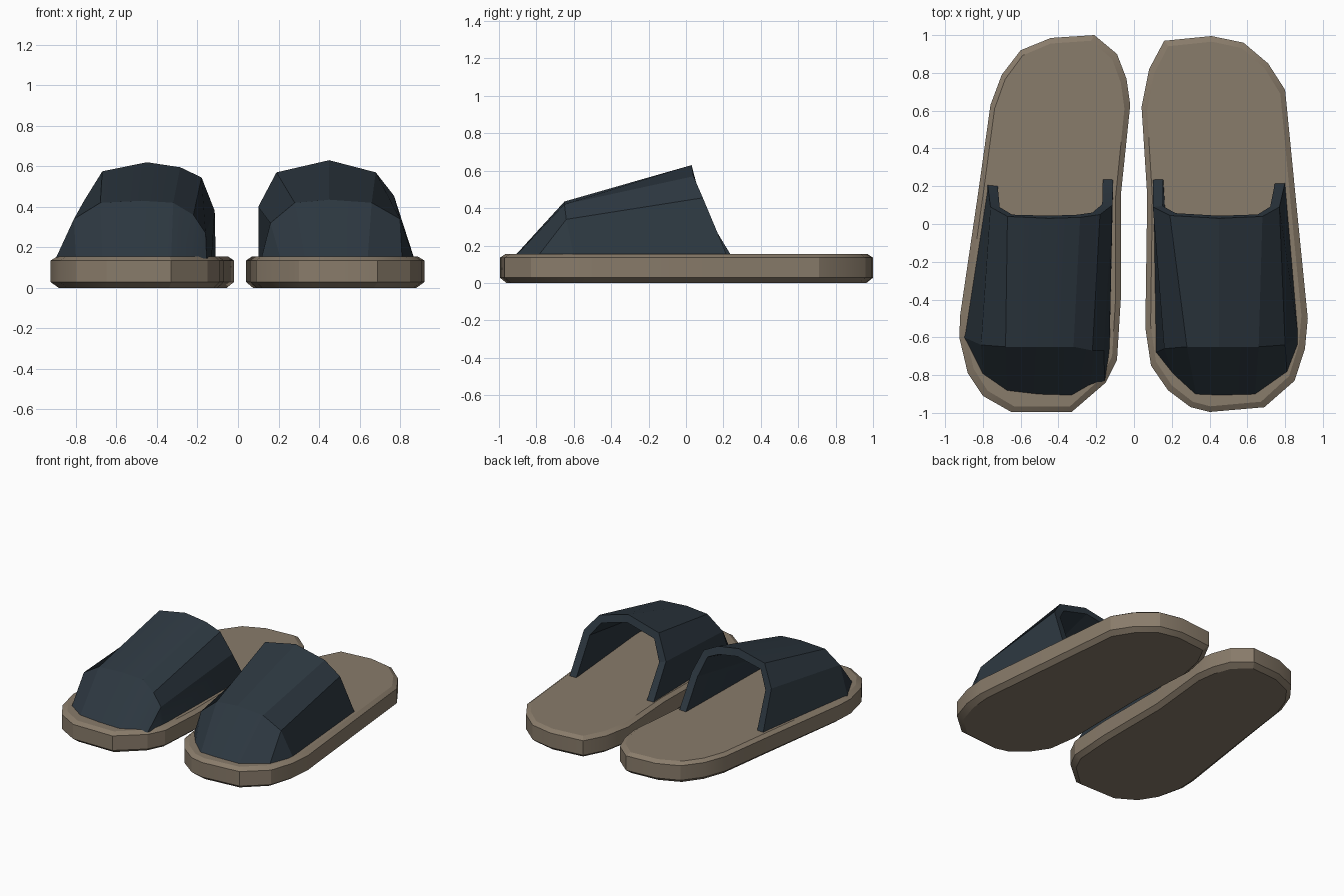
import bpy, math


def material(name, rgb):
    m = bpy.data.materials.new(name)
    m.diffuse_color = (*rgb, 1)
    return m


TAN = material("tan sole", (0.25, 0.20, 0.145))
NAVY = material("dark slate fabric", (0.026, 0.039, 0.052))


def make(name, verts, faces, mat):
    me = bpy.data.meshes.new(name)
    me.from_pydata(verts, [], faces)
    me.materials.append(mat)
    ob = bpy.data.objects.new(name, me)
    bpy.context.collection.objects.link(ob)
    bpy.ops.object.select_all(action='DESELECT')
    ob.select_set(True)
    bpy.context.view_layer.objects.active = ob
    return ob


def sole(name, outline):
    # stacked outline rings (height, inset): chamfered bottom and top
    cx, n = 0.45, len(outline)
    s = 1 if sum(p[0] for p in outline) > 0 else -1
    verts, faces = [], []
    rings = [(0, 0.035), (0.028, 0), (0.135, 0), (0.155, 0.03)]
    for z, d in rings:
        for x, y in outline:
            verts.append((s * cx + (x - s * cx) * (1 - d / 0.42), y * (1 - d), z))
    for r in range(len(rings) - 1):
        for i in range(n):
            j = (i + 1) % n
            faces.append((r * n + i, r * n + j, (r + 1) * n + j, (r + 1) * n + i))
    faces.append(tuple(reversed(range(n))))
    faces.append(tuple(range((len(rings) - 1) * n, len(rings) * n)))
    make(name, verts, faces, TAN)
    bpy.ops.object.shade_smooth_by_angle(angle=math.radians(22))


def upper(name, rows):
    # loft from the open back arch over the ridge and down to the toe
    n = len(rows[0])
    verts = [p for row in rows for p in row]
    faces = []
    for r in range(len(rows) - 1):
        for c in range(n - 1):
            a = r * n + c
            faces.append((a, a + n, a + n + 1, a + 1))
    ob = make(name, verts, faces, NAVY)
    mod = ob.modifiers.new("thickness", 'SOLIDIFY')
    mod.thickness = 0.055
    mod.offset = -1
    bpy.ops.object.modifier_apply(modifier=mod.name)
    # trim anything below the footbed
    for v in ob.data.vertices:
        v.co.z = max(v.co.z, 0.145)
    bpy.ops.object.shade_smooth_by_angle(angle=math.radians(15))


# Soles, counter-clockwise from the toe
sole("right_sole", [
    (0.40, -0.995), (0.69, -0.97), (0.85, -0.83), (0.905, -0.66), (0.92, -0.50),
    (0.86, 0.10), (0.80, 0.71), (0.71, 0.85), (0.58, 0.96), (0.41, 0.995),
    (0.16, 0.97), (0.08, 0.82), (0.04, 0.62), (0.07, 0.15), (0.06, -0.55),
    (0.09, -0.75), (0.18, -0.88), (0.30, -0.97)])
sole("left_sole", [
    (-0.21, 1.0), (-0.44, 0.985), (-0.60, 0.92), (-0.70, 0.79), (-0.76, 0.63),
    (-0.82, 0.20), (-0.92, -0.48), (-0.925, -0.60), (-0.88, -0.79), (-0.80, -0.91),
    (-0.65, -0.995), (-0.33, -0.995), (-0.15, -0.84), (-0.09, -0.72), (-0.07, -0.40),
    (-0.07, 0.15), (-0.02, 0.63), (-0.04, 0.77), (-0.09, 0.90)])

# Uppers: rows are back arch, ridge arch, toe edge (left to right)
upper("right_upper", [
    [(0.10, 0.24, 0.145), (0.10, 0.09, 0.40), (0.19, 0.045, 0.57), (0.45, 0.03, 0.63),
     (0.68, 0.04, 0.57), (0.77, 0.09, 0.455), (0.80, 0.22, 0.145)],
    [(0.115, -0.68, 0.145), (0.16, -0.66, 0.32), (0.28, -0.65, 0.42), (0.45, -0.65, 0.435),
     (0.66, -0.65, 0.42), (0.80, -0.64, 0.34), (0.87, -0.60, 0.145)],
    [(0.12, -0.69, 0.145), (0.21, -0.80, 0.145), (0.33, -0.91, 0.145), (0.45, -0.915, 0.145),
     (0.64, -0.91, 0.145), (0.81, -0.79, 0.145), (0.868, -0.64, 0.145)]])
upper("left_upper", [
    [(-0.775, 0.21, 0.145), (-0.76, 0.09, 0.43), (-0.67, 0.04, 0.575), (-0.45, 0.03, 0.62),
     (-0.285, 0.035, 0.595), (-0.18, 0.05, 0.545), (-0.115, 0.10, 0.38), (-0.11, 0.24, 0.145)],
    [(-0.90, -0.60, 0.145), (-0.81, -0.64, 0.34), (-0.68, -0.65, 0.42), (-0.48, -0.65, 0.43),
     (-0.32, -0.65, 0.42), (-0.22, -0.67, 0.36), (-0.16, -0.67, 0.27), (-0.13, -0.68, 0.145)],
    [(-0.88, -0.65, 0.145), (-0.80, -0.80, 0.145), (-0.67, -0.89, 0.145), (-0.50, -0.91, 0.145),
     (-0.33, -0.915, 0.145), (-0.235, -0.86, 0.145), (-0.155, -0.83, 0.145), (-0.135, -0.72, 0.145)]])
